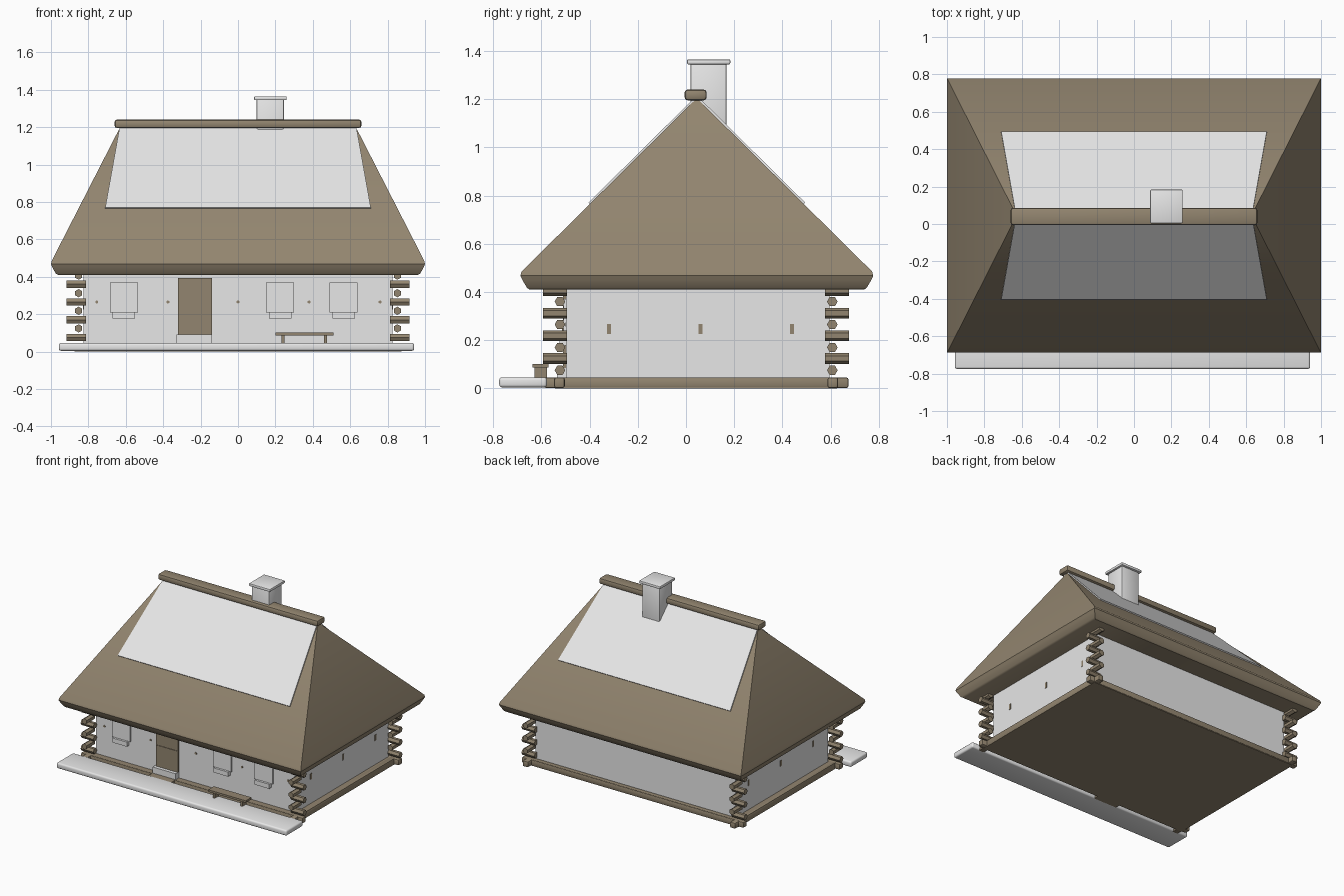
import bpy, bmesh, math
from mathutils import Matrix, Vector

if "Cube" in bpy.data.objects:
    bpy.data.objects.remove(bpy.data.objects["Cube"])

CY = 0.042  # y centre of the house body


def material(name, rgb):
    m = bpy.data.materials.new(name)
    m.diffuse_color = (*rgb, 1)
    m.use_nodes = True
    m.node_tree.nodes["Principled BSDF"].inputs["Base Color"].default_value = m.diffuse_color
    return m


LIGHT = material("whitewash", (0.80, 0.80, 0.80))
BROWN = material("weathered_wood", (0.29, 0.235, 0.16))


def finish(bm, name, mat, smooth=None):
    bmesh.ops.recalc_face_normals(bm, faces=bm.faces)
    me = bpy.data.meshes.new(name)
    bm.to_mesh(me)
    bm.free()
    me.materials.append(mat)
    ob = bpy.data.objects.new(name, me)
    bpy.context.collection.objects.link(ob)
    if smooth:
        bpy.ops.object.select_all(action='DESELECT')
        ob.select_set(True)
        bpy.context.view_layer.objects.active = ob
        bpy.ops.object.shade_smooth_by_angle(angle=math.radians(smooth))
    return ob


def box(name, x, y, z, mat, bevel=0, segments=2):
    bm = bmesh.new()
    bmesh.ops.create_cube(bm, size=1)
    for v in bm.verts:
        v.co = Vector([(r[0] + r[1]) / 2 + c * (r[1] - r[0]) for r, c in zip((x, y, z), v.co)])
    if bevel:
        bmesh.ops.bevel(bm, geom=bm.edges[:], offset=bevel, segments=segments,
                        profile=0.5, affect='EDGES')
    return finish(bm, name, mat, 40 if bevel else None)


def log(name, centre, axis, length, radius, sides=6, mat=BROWN):
    bm = bmesh.new()
    rot = Matrix.Rotation(math.pi / 2, 4, 'Y' if axis == 'X' else 'X')
    bmesh.ops.create_cone(bm, cap_ends=True, segments=sides, radius1=radius, radius2=radius,
                          depth=length, matrix=Matrix.Translation(centre) @ rot)
    return finish(bm, name, mat)


def rings(name, levels, cy, mat, smooth):
    """Stack of rectangles (half x, half y, z) skinned into a closed solid."""
    bm = bmesh.new()
    loops = [[bm.verts.new((sx * hx, cy + sy * hy, z))
              for sx, sy in ((-1, -1), (1, -1), (1, 1), (-1, 1))] for hx, hy, z in levels]
    for a, b in zip(loops, loops[1:]):
        for i in range(4):
            j = (i + 1) % 4
            bm.faces.new((a[i], a[j], b[j], b[i]))
    bm.faces.new(loops[0])
    bm.faces.new(loops[-1])
    return finish(bm, name, mat, smooth)


# Walls and floor base
box("walls", (-0.825, 0.825), (-0.497, 0.595), (0.04, 0.45), LIGHT)
box("floor_base", (-0.875, 0.875), (CY - 0.585, CY + 0.585), (0.0, 0.045), BROWN)
for s in (-1, 1):
    box("side_sill", (s * 0.855 - 0.022, s * 0.855 + 0.022), (CY - 0.632, CY + 0.632),
        (0.002, 0.045), BROWN, 0.008)
    box("long_sill", (-0.915, 0.915), (CY + s * 0.567 - 0.022, CY + s * 0.567 + 0.022),
        (0.002, 0.045), BROWN, 0.008)

# Crossed log ends at the four corners
for sx in (-1, 1):
    for sy in (-1, 1):
        for k in range(4):
            log("corner_log_long", (sx * 0.865, CY + sy * 0.565, 0.075 + 0.095 * k), 'X', 0.105, 0.022)
            log("corner_log_side", (sx * 0.852, CY + sy * 0.585, 0.124 + 0.094 * k), 'Y', 0.10, 0.022)

# Hipped thatch roof with rounded eaves
rings("thatch_roof", [(0.962, 0.695, 0.41), (0.975, 0.705, 0.418), (0.992, 0.724, 0.45),
                      (1.0, 0.732, 0.468), (0.996, 0.727, 0.485), (0.63, 0.004, 1.2)],
      0.045, BROWN, 35)

# Light patches on the two long slopes
for s in (-1, 1):
    bm = bmesh.new()
    slope = 0.723 / 0.715
    normal = Vector((0, s, slope)).normalized()
    pts = []
    for x, z in ((-0.71, 0.765), (0.71, 0.765), (0.632, 1.2), (-0.632, 1.2)):
        pts.append(Vector((x, 0.045 + s * (0.004 + (1.2 - z) * slope), z)))
    low = [bm.verts.new(p - normal * 0.004) for p in pts]
    top = [bm.verts.new(p + normal * 0.008) for p in pts]
    bm.faces.new(low)
    bm.faces.new(top)
    for i in range(4):
        j = (i + 1) % 4
        bm.faces.new((low[i], low[j], top[j], top[i]))
    finish(bm, "roof_patch", LIGHT)

# Ridge beam and chimney
box("ridge_beam", (-0.66, 0.66), (-0.006, 0.086), (1.195, 1.24), BROWN, 0.013)
box("chimney", (0.1, 0.245), (0.018, 0.168), (1.0, 1.35), LIGHT, 0.006)
box("chimney_cap", (0.086, 0.26), (0.004, 0.184), (1.344, 1.365), LIGHT, 0.006)

# Door and doorstep
box("door", (-0.32, -0.14), (-0.51, -0.49), (0.085, 0.392), BROWN)
box("door_rail", (-0.315, -0.145), (-0.514, -0.50), (0.235, 0.25), BROWN)
box("doorstep", (-0.33, -0.14), (-0.535, -0.49), (0.04, 0.09), LIGHT)
box("step_support", (-0.33, -0.14), (-0.585, -0.53), (0.005, 0.045), BROWN)

# Windows with sills
for x in (-0.61, 0.225, 0.565):
    box("window", (x - 0.075, x + 0.075), (-0.509, -0.49), (0.21, 0.37), LIGHT)
    box("window_sill", (x - 0.06, x + 0.06), (-0.525, -0.49), (0.178, 0.212), LIGHT)

# Small wooden pegs showing on the walls
for x in (-0.755, -0.375, 0.0, 0.38, 0.76):
    log("front_peg", (x, -0.495, 0.265), 'Y', 0.008, 0.009)
for s in (-1, 1):
    for y in (-0.32, 0.06, 0.44):
        box("side_peg", (s * 0.825 - 0.003, s * 0.825 + 0.003), (y - 0.008, y + 0.008),
            (0.225, 0.268), BROWN)

# Front earth bank
box("front_platform", (-0.958, 0.942), (-0.775, -0.577), (0.004, 0.046), LIGHT, 0.012, 3)

# Bench
box("bench_seat", (0.2, 0.51), (-0.637, -0.57), (0.086, 0.101), BROWN)
for x in (0.24, 0.467):
    box("bench_leg", (x - 0.008, x + 0.008), (-0.628, -0.576), (0.03, 0.088), BROWN)
